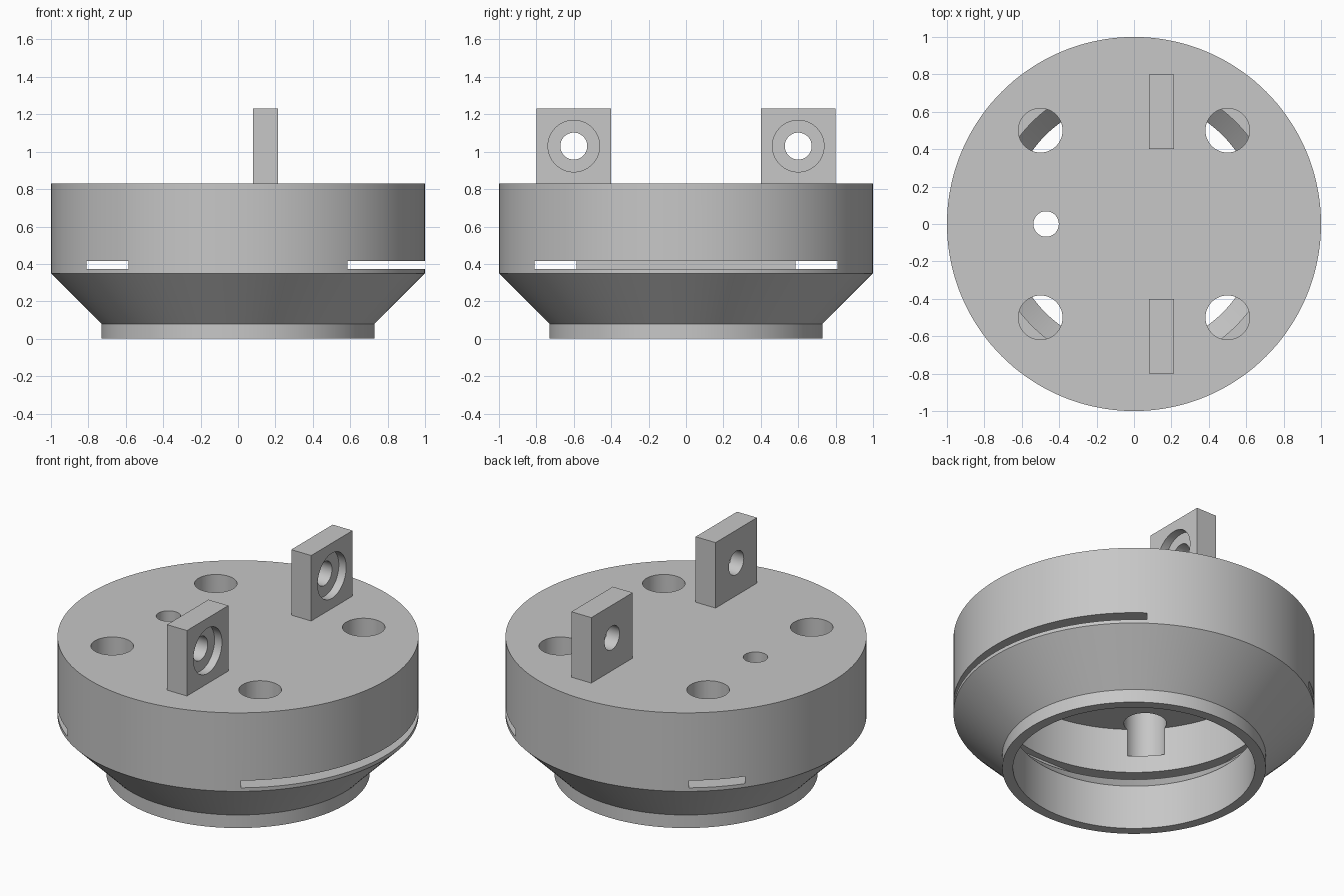
import bpy, bmesh, math
from mathutils import Matrix, Vector

if "Cube" in bpy.data.objects:
    bpy.data.objects.remove(bpy.data.objects["Cube"], do_unlink=True)

grey = bpy.data.materials.new("plain grey")
grey.use_nodes = True
COLOUR = (0.57, 0.57, 0.57, 1)
grey.diffuse_color = COLOUR
grey.node_tree.nodes["Principled BSDF"].inputs["Base Color"].default_value = COLOUR


def make(name, bm):
    bmesh.ops.recalc_face_normals(bm, faces=bm.faces)
    mesh = bpy.data.meshes.new(name)
    bm.to_mesh(mesh)
    bm.free()
    mesh.materials.append(grey)
    obj = bpy.data.objects.new(name, mesh)
    bpy.context.collection.objects.link(obj)
    return obj


def box(name, low, high):
    low, high = Vector(low), Vector(high)
    bm = bmesh.new()
    bmesh.ops.create_cube(bm, size=1, matrix=Matrix.Translation((low + high) / 2)
                          @ Matrix.Diagonal((*(high - low), 1)))
    return make(name, bm)


def rod(name, start, end, radius, sides=64):
    start, end = Vector(start), Vector(end)
    axis = end - start
    turn = Vector((0, 0, 1)).rotation_difference(axis).to_matrix().to_4x4()
    bm = bmesh.new()
    bmesh.ops.create_cone(bm, cap_ends=True, segments=sides, radius1=radius, radius2=radius,
                          depth=axis.length, matrix=Matrix.Translation((start + end) / 2) @ turn)
    return make(name, bm)


def revolve(name, profile, steps=144):
    bm = bmesh.new()
    verts = [bm.verts.new((r, 0, z)) for r, z in profile]
    edges = [bm.edges.new(pair) for pair in zip(verts, verts[1:])]
    bmesh.ops.spin(bm, geom=verts + edges, cent=(0, 0, 0), axis=(0, 0, 1),
                   angle=math.tau, steps=steps)
    bmesh.ops.remove_doubles(bm, verts=bm.verts, dist=0.0005)
    return make(name, bm)


def select(obj):
    bpy.ops.object.select_all(action='DESELECT')
    obj.select_set(True)
    bpy.context.view_layer.objects.active = obj


def cut(obj, cutters):
    select(obj)
    for cutter in cutters:
        mod = obj.modifiers.new("cut", 'BOOLEAN')
        mod.operation, mod.solver, mod.object = 'DIFFERENCE', 'EXACT', cutter
        bpy.ops.object.modifier_apply(modifier=mod.name)
        bpy.data.objects.remove(cutter, do_unlink=True)
    bpy.ops.object.shade_smooth_by_angle(angle=math.radians(30))


# Hollow round housing with a tapered neck, open underneath
TOP = 0.83
housing = revolve("housing", [(0, TOP), (1, TOP), (1, 0.35), (0.73, 0.08), (0.73, 0), (0.67, 0),
                              (0.67, 0.27), (0.77, 0.37), (0.77, 0.69), (0, 0.69)])

# Square plate slot entering from one side, four deep holes and one small hole
cutters = [box("plate_slot_cutter", (-0.81, -0.81, 0.372), (1.2, 0.81, 0.416))]
for x in (-0.5, 0.5):
    for y in (-0.5, 0.5):
        cutters.append(rod("large_hole_cutter", (x, y, 0.52), (x, y, 1), 0.118))
cutters.append(rod("small_hole_cutter", (-0.47, 0, 0.6), (-0.47, 0, 1), 0.068))
cut(housing, cutters)

# Two upright lugs, each with a counterbored cross hole
for name, y in (("front_lug", -0.6), ("back_lug", 0.6)):
    lug = box(name, (0.08, y - 0.2, TOP - 0.01), (0.215, y + 0.2, 1.23))
    cut(lug, [rod("bore_cutter", (0, y, 1.03), (0.4, y, 1.03), 0.072),
              rod("recess_cutter", (0.165, y, 1.03), (0.4, y, 1.03), 0.138)])
